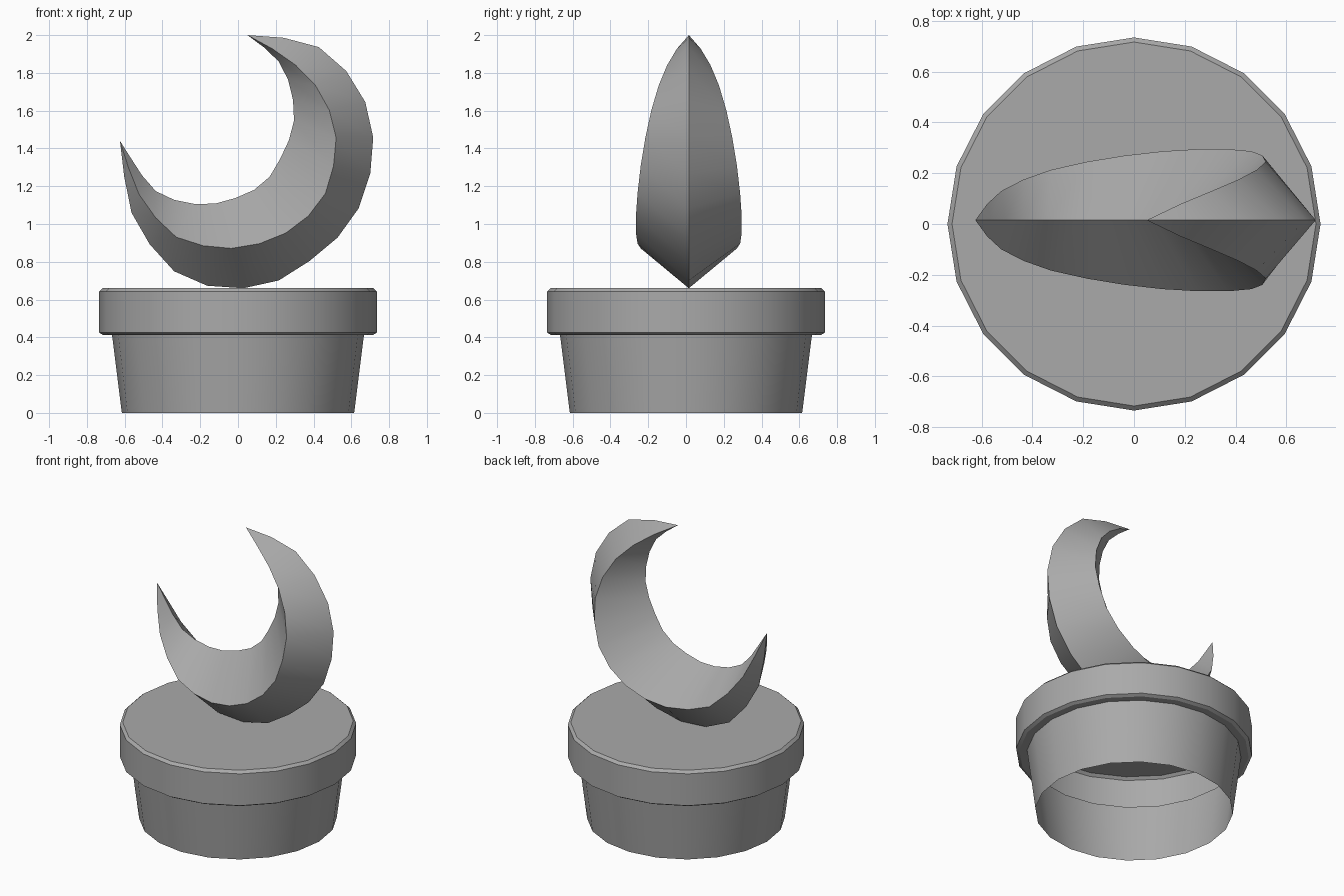
import bpy, bmesh, math
from mathutils import Vector

cube = bpy.data.objects.get("Cube")
if cube:
    bpy.data.objects.remove(cube)

grey = bpy.data.materials.new("plain_grey")
grey.use_nodes = True
grey.diffuse_color = (0.4, 0.4, 0.4, 1)
grey.node_tree.nodes["Principled BSDF"].inputs["Base Color"].default_value = (0.4, 0.4, 0.4, 1)


def loft(name, rings, start_cap=False, end_cap=False):
    """Skin closed rings of equal size; a cap is an n-gon, and zero-size rings become points."""
    bm = bmesh.new()
    rows = [[bm.verts.new(p) for p in ring] for ring in rings]
    for a, b in zip(rows, rows[1:]):
        for i in range(len(a)):
            j = (i + 1) % len(a)
            bm.faces.new((a[i], a[j], b[j], b[i]))
    if start_cap:
        bm.faces.new(rows[0][::-1])
    if end_cap:
        bm.faces.new(rows[-1])
    bmesh.ops.remove_doubles(bm, verts=bm.verts, dist=0.0005)
    bmesh.ops.recalc_face_normals(bm, faces=bm.faces)
    mesh = bpy.data.meshes.new(name)
    bm.to_mesh(mesh)
    bm.free()
    mesh.materials.append(grey)
    obj = bpy.data.objects.new(name, mesh)
    bpy.context.collection.objects.link(obj)
    bpy.ops.object.select_all(action='DESELECT')
    obj.select_set(True)
    bpy.context.view_layer.objects.active = obj
    bpy.ops.object.shade_smooth_by_angle(angle=math.radians(30))
    return obj


def circle(radius, z, sides=20):
    turns = [math.tau * i / sides for i in range(sides)]
    return [(radius * math.cos(t), radius * math.sin(t), z) for t in turns]


def sample_path(points, segments):
    """Smooth a path through the points and space it evenly by length."""
    pts = [Vector(p) for p in points]
    pts = [2 * pts[0] - pts[1]] + pts + [2 * pts[-1] - pts[-2]]
    fine = []
    for a, b, c, d in zip(pts, pts[1:], pts[2:], pts[3:]):
        for k in range(20):
            t = k / 20
            fine.append(0.5 * (2 * b + (c - a) * t + (2 * a - 5 * b + 4 * c - d) * t ** 2
                               + (3 * b - a - 3 * c + d) * t ** 3))
    fine.append(pts[-2])
    lengths = [0]
    for a, b in zip(fine, fine[1:]):
        lengths.append(lengths[-1] + (b - a).length)
    out, k = [], 0
    for s in range(segments + 1):
        goal = lengths[-1] * s / segments
        while k < len(fine) - 2 and lengths[k + 1] < goal:
            k += 1
        out.append(fine[k].lerp(fine[k + 1], (goal - lengths[k]) / (lengths[k + 1] - lengths[k])))
    return out


# Thin pot, open underneath, with a thick rim and a closed top
pot_profile = [(0.615, 0), (0.667, 0.413), (0.715, 0.413), (0.735, 0.425),
               (0.735, 0.643), (0.717, 0.66)]
loft("pot", [circle(r, z) for r, z in pot_profile], end_cap=True)

# Crescent: a diamond section swept between two tips
tip_high, tip_low = (0.05, 2.0), (-0.625, 1.44)
outer = [tip_high, (0.31, 1.975), (0.48, 1.9), (0.66, 1.68), (0.715, 1.36), (0.59, 1.0),
         (0.26, 0.725), (0.03, 0.66), (-0.19, 0.68), (-0.36, 0.77), (-0.56, 1.05), tip_low]
side = [tip_high, (0.27, 1.87), (0.44, 1.69), (0.52, 1.45), (0.47, 1.18), (0.37, 1.04),
        (0.2, 0.925), (-0.01, 0.873), (-0.18, 0.884), (-0.34, 0.94), (-0.52, 1.15), tip_low]
inner = [tip_high, (0.2, 1.88), (0.27, 1.75), (0.295, 1.61), (0.28, 1.47), (0.16, 1.24),
         (0.04, 1.16), (-0.11, 1.11), (-0.23, 1.106), (-0.38, 1.143), (-0.48, 1.22), tip_low]
SEGMENTS, MID_Y, HALF_WIDTH = 17, 0.015, 0.281

rings = []
paths = [sample_path(p, SEGMENTS) for p in (outer, side, inner)]
for k, (o, s, i) in enumerate(zip(*paths)):
    w = HALF_WIDTH * max(0, math.sin(math.pi * k / SEGMENTS)) ** 0.88
    rings.append([(o.x, MID_Y, o.y), (s.x, MID_Y + w, s.y),
                  (i.x, MID_Y, i.y), (s.x, MID_Y - w, s.y)])
loft("crescent", rings)
